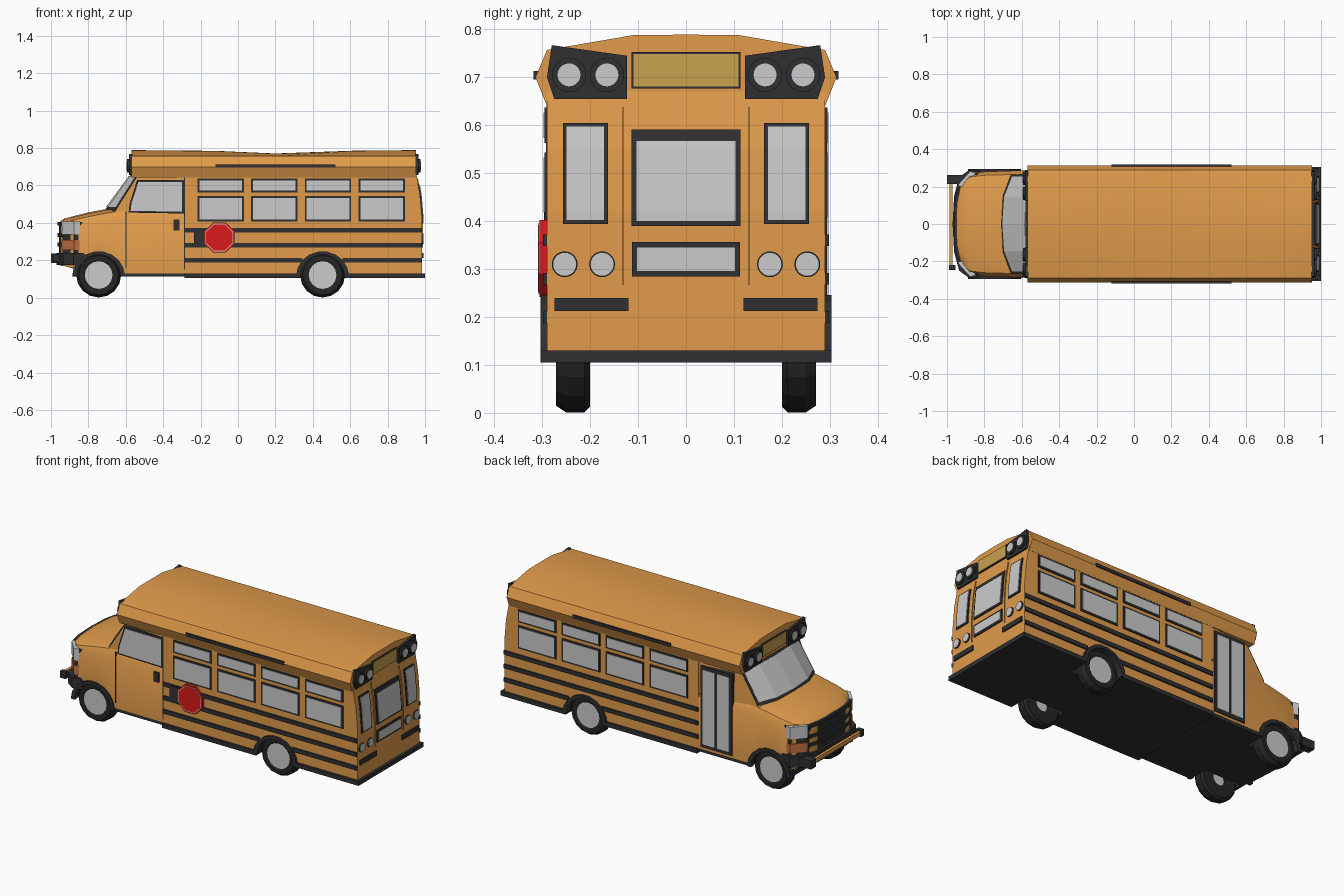
import bpy, bmesh, math

if "Cube" in bpy.data.objects:
    bpy.data.objects.remove(bpy.data.objects["Cube"])


def material(name, *rgb):
    m = bpy.data.materials.new(name)
    m.diffuse_color = (*rgb, 1)
    m.use_nodes = True
    m.node_tree.nodes["Principled BSDF"].inputs["Base Color"].default_value = m.diffuse_color
    return m


ORANGE = material("bus_orange", 0.75, 0.33, 0.07)
DARK = material("dark_trim", 0.03, 0.03, 0.032)
RUBBER = material("rubber", 0.018, 0.018, 0.018)
RED = material("sign_red", 0.7, 0.01, 0.01)
AMBER = material("signal_amber", 0.55, 0.17, 0.06)
PLATE = material("header_plate", 0.58, 0.36, 0.08)


def loft(name, rings, m=None, smooth=False, closed=False):
    """Skin equal-length rings; cap the ends, or close the loop of rings."""
    bm = bmesh.new()
    rows = [[bm.verts.new(p) for p in r] for r in rings]
    n = len(rows[0])
    for a, b in zip(rows, rows[1:] + rows[:1] if closed else rows[1:]):
        for i in range(n):
            bm.faces.new((a[i], a[(i + 1) % n], b[(i + 1) % n], b[i]))
    if not closed:
        bm.faces.new(rows[0])
        bm.faces.new(rows[-1])
    bmesh.ops.recalc_face_normals(bm, faces=bm.faces)
    me = bpy.data.meshes.new(name)
    bm.to_mesh(me)
    bm.free()
    ob = bpy.data.objects.new(name, me)
    bpy.context.collection.objects.link(ob)
    if m:
        me.materials.append(m)
    if smooth:
        bpy.ops.object.select_all(action='DESELECT')
        bpy.context.view_layer.objects.active = ob
        ob.select_set(True)
        bpy.ops.object.shade_smooth_by_angle(angle=math.radians(35))
    return ob


def prism(name, pts, axis, a, b, m=None):
    """Extrude a 2D outline along one axis, from a to b."""
    place = {'x': lambda p, d: (d, *p), 'y': lambda p, d: (p[0], d, p[1]), 'z': lambda p, d: (*p, d)}[axis]
    return loft(name, [[place(p, d) for p in pts] for d in (a, b)], m)


def rect(a0, a1, b0, b1):
    return [(a0, b0), (a1, b0), (a1, b1), (a0, b1)]


def box(name, x0, x1, y0, y1, z0, z1, m=None):
    return prism(name, rect(x0, x1, y0, y1), 'z', z0, z1, m)


def circle(cx, cy, r, n=20, turn=0.0):
    return [(cx + r * math.cos(turn + i * math.tau / n), cy + r * math.sin(turn + i * math.tau / n)) for i in range(n)]


def mirrored(half):
    """Complete a half outline of (y, z) that starts on the centre line."""
    return half + [(-y, z) for y, z in reversed(half) if y > 1e-5]


WHEELS = [(x, s) for x in (-0.745, 0.452) for s in (-1, 1)]
WHEEL_Z = 0.121

# Wheel wells
wells = []
for x, s in WHEELS:
    c = prism("wheel_well_cutter", circle(x, WHEEL_Z, 0.124, 24), 'y', s * 0.17, s * 0.36, RUBBER)
    c.hide_render = True
    c.display_type = 'WIRE'
    wells.append(c)


def cut_wells(ob):
    for c in wells:
        b = ob.modifiers.new("wheel_well", 'BOOLEAN')
        b.object, b.operation, b.solver, b.material_mode = c, 'DIFFERENCE', 'EXACT', 'TRANSFER'


# Passenger body, hood and floor
REAR = [(0.984, 0.125), (0.984, 0.42), (0.973, 0.55), (0.952, 0.67)]
cut_wells(prism("passenger_body", [(-0.285, 0.125)] + REAR + [(-0.285, 0.67)], 'y', -0.29, 0.29, ORANGE))
rings = []
for x, w, zb, zs, zt in [(-0.95, .15, .17, .38, .408), (-0.93, .21, .17, .385, .422), (-0.88, .27, .155, .395, .436),
                         (-0.80, .28, .13, .41, .456), (-0.70, .283, .13, .43, .475), (-0.60, .287, .13, .455, .482),
                         (-0.28, .289, .13, .455, .482)]:
    half = [(0, zt), (w * .7, zt - .006), (w * .93, (zs + zt) / 2), (w, zs - .025), (w, zb)]
    rings.append([(x, y, z) for y, z in mirrored(half)])
cut_wells(loft("hood_and_cab", rings, ORANGE, smooth=True))
cut_wells(box("rear_floor", -0.285, 1.0, -0.304, 0.304, 0.105, 0.13, DARK))
cut_wells(box("front_floor", -0.88, -0.285, -0.286, 0.286, 0.112, 0.14, DARK))

# Upper cab with wrapped windshield
LOW = [(-0.715, 0), (-0.705, .15), (-0.66, .265), (-0.28, .287)]
TOP = [(-0.565, 0), (-0.558, .15), (-0.53, .262), (-0.28, .287)]


def plan(t, d=0.0, count=4):
    half = [(a[0] + (b[0] - a[0]) * t - d, a[1] + (b[1] - a[1]) * t, .455 + .205 * t + d * .5)
            for a, b in zip(LOW[:count], TOP[:count])]
    return half + [(x, -y, z) for x, y, z in reversed(half) if y > 0]


loft("upper_cab", [plan(0), plan(1)], ORANGE)
for name, t0, t1, d, m in (("windshield_frame", .06, .98, .005, DARK), ("windshield", .13, .93, .009, None)):
    rr = []
    for t, off in ((t0, -.01), (t0, d), (t1, d), (t1, -.01)):
        k = 0.96 if m is None else 1.0
        rr.append([(x, y * k, z) for x, y, z in plan(t, off, 3)])
    order = (3, 4, 0, 1, 2)
    loft(name, [[r[i] for r in rr] for i in order], m)

# Roof cap, slightly lower mid-length
rings = []
for x, zt in [(-0.57, .789), (-0.12, .785), (0.2, .771), (0.62, .786), (0.952, .789)]:
    half = [(0, zt), (.11, zt - .001), (.29, .757), (.314, .70), (.291, .642)]
    rings.append([(x, y, z) for y, z in mirrored(half)])
loft("roof", rings, ORANGE, smooth=True)

# Header lights at both roof ends
for end, x, d in (("front", -0.565, -1), ("rear", 0.947, 1)):
    prism(end + "_header_plate", rect(-.114, .114, .677, .753), 'x', x, x + d * .012, DARK)
    prism(end + "_header_sign", rect(-.11, .11, .681, .749), 'x', x, x + d * .015, PLATE)
    for s in (-1, 1):
        panel = [(.123, .655), (.275, .655), (.29, .70), (.28, .767), (.123, .745)]
        prism(end + "_light_panel", [(s * y, z) for y, z in panel], 'x', x, x + d * .018, DARK)
        for y in (.165, .244):
            prism(end + "_light_ring", circle(s * y, .705, .036), 'x', x, x + d * .028, DARK)
            prism(end + "_header_light", circle(s * y, .705, .024), 'x', x, x + d * .031)

# Side windows, stripes and roof rails
for s in (-1, 1):
    for i in range(4):
        x0 = -0.217 + i * 0.287
        for z0, z1 in ((.408, .543), (.563, .637)):
            box("window_frame", x0, x0 + .248, s * .28, s * .295, z0, z1, DARK)
            box("side_window", x0 + .01, x0 + .238, s * .28, s * .297, z0 + .01, z1 - .01)
    for z, spans in ((.36, [(-.285, .984)]), (.28, [(-.285, .984)]), (.20, [(-.285, .345), (.56, .984)])):
        for x0, x1 in spans:
            box("side_stripe", x0, x1, s * .28, s * .298, z - .012, z + .012, DARK)
    box("roof_rail", -.12, .52, s * .30, s * .318, .695, .713, DARK)

# Driver door
door_window = [(-.585, .455), (-.58, .50), (-.54, .628), (-.29, .628), (-.29, .45)]
prism("driver_window_frame", door_window, 'y', -.25, -.289, DARK)
prism("driver_window", [(-.43 + (x + .43) * .93, .54 + (z - .54) * .89) for x, z in door_window], 'y', -.25, -.292)
box("door_handle", -.345, -.312, -.28, -.296, .36, .418, DARK)
box("door_seam_front", -.602, -.597, -.28, -.2885, .16, .46, DARK)
box("door_seam_rear", -.289, -.284, -.28, -.2915, .15, .65, DARK)

# Passenger entry door
box("entry_door_frame", -.505, -.30, .24, .294, .145, .625, DARK)
for x0 in (-.49, -.395):
    box("entry_door_glass", x0, x0 + .08, .24, .297, .165, .605)

# Wheels and arches
for x, s in WHEELS:
    def lathe(profile, n):
        return [[(x + r * math.cos(a), s * y, WHEEL_Z + r * math.sin(a)) for r, y in profile]
                for a in (i * math.tau / n for i in range(n))]
    loft("tyre", lathe([(.04, .20), (.108, .20), (.12, .212), (.12, .25), (.106, .271), (.082, .271), (.04, .255)], 16),
         RUBBER, closed=True)
    prism("hub_cap", circle(x, WHEEL_Z, .086, 16), 'y', s * .21, s * .268)
    out = .304 if x > 0 else .293
    angles = [math.radians(a) for a in range(0, 181, 20)]
    arch = [(x + .142 * math.cos(a), .112 + .136 * math.sin(a)) for a in angles]
    arch += [(x + .117 * math.cos(a), .112 + .118 * math.sin(a)) for a in reversed(angles)]
    prism("wheel_arch", arch, 'y', s * .265, s * out, DARK)


def rear_x(z):
    for (xa, za), (xb, zb) in zip(REAR, REAR[1:]):
        if z <= zb:
            return xa + (xb - xa) * (z - za) / (zb - za)
    return REAR[-1][0]


def rear_panel(name, y0, y1, z0, z1, d, m=None):
    """Panel that follows the bent rear wall."""
    zs = [z0] + [z for z in (.42, .55) if z0 < z < z1] + [z1]
    prism(name, [(rear_x(z) + d, z) for z in zs] + [(rear_x(z) - .01, z) for z in reversed(zs)], 'y', y0, y1, m)


# Rear door, windows and lights
rear_panel("rear_window_frame", -.114, .114, .39, .591, .006, DARK)
rear_panel("rear_window", -.103, .103, .40, .567, .009)
rear_panel("rear_lower_frame", -.113, .113, .285, .356, .006, DARK)
rear_panel("rear_lower_window", -.102, .102, .296, .345, .009)
for s in (-1, 1):
    rear_panel("rear_side_frame", s * .163, s * .257, .394, .605, .006, DARK)
    rear_panel("rear_side_window", s * .171, s * .249, .402, .597, .009)
    rear_panel("rear_door_hinge", s * .129, s * .134, .268, .637, .005, ORANGE)
    rear_panel("rear_guard", s * .12, s * .274, .213, .24, .009, DARK)
    for y in (.175, .253):
        prism("tail_light_rim", circle(s * y, .31, .027), 'x', .97, .99, DARK)
        prism("tail_light", circle(s * y, .31, .024), 'x', .97, .993)


def band(name, pts, z0, z1, thick, m=None):
    """Strip following a plan outline round the nose."""
    prism(name, pts + [(x + thick, y * .97) for x, y in reversed(pts)], 'z', z0, z1, m)


def both(half):
    return [(x, -y) for x, y in reversed(half) if y > 0] + half


# Nose: grille, lamps, bumper
NOSE = [(-.956, 0), (-.95, .13), (-.932, .212), (-.872, .277)]
band("grille", both(NOSE), .24, .405, .04, DARK)
for z in (.275, .325, .385):
    band("grille_bar", both([(-.964, 0), (-.958, .13), (-.942, .198)]), z, z + .02, .03, DARK)
for s in (-1, 1):
    corner = [(-.942, s * .205), (-.932, s * .22), (-.876, s * .282)]
    band("headlight", corner, .337, .408, .03)
    band("turn_signal", corner, .255, .308, .03, AMBER)
band("front_bumper", both([(-.97, 0), (-.962, .15), (-.935, .25), (-.88, .29)]), .175, .24, .06, DARK)

# Crossing arm
box("arm_mount", -1.0, -.92, .215, .262, .185, .235, DARK)
box("crossing_arm", -.986, -.97, -.225, .22, .198, .222, ORANGE)
box("arm_tip", -.99, -.955, -.245, -.22, .19, .23, DARK)

# Stop sign
box("stop_sign_bracket", -.235, -.16, -.28, -.302, .282, .366, DARK)
for name, r, y, m in (("stop_sign_edge", .087, -.306, RED), ("stop_sign_border", .080, -.3075, None),
                      ("stop_sign_face", .076, -.309, RED)):
    prism(name, circle(-.10, .322, r, 8, math.pi / 8), 'y', -.29, y, m)
